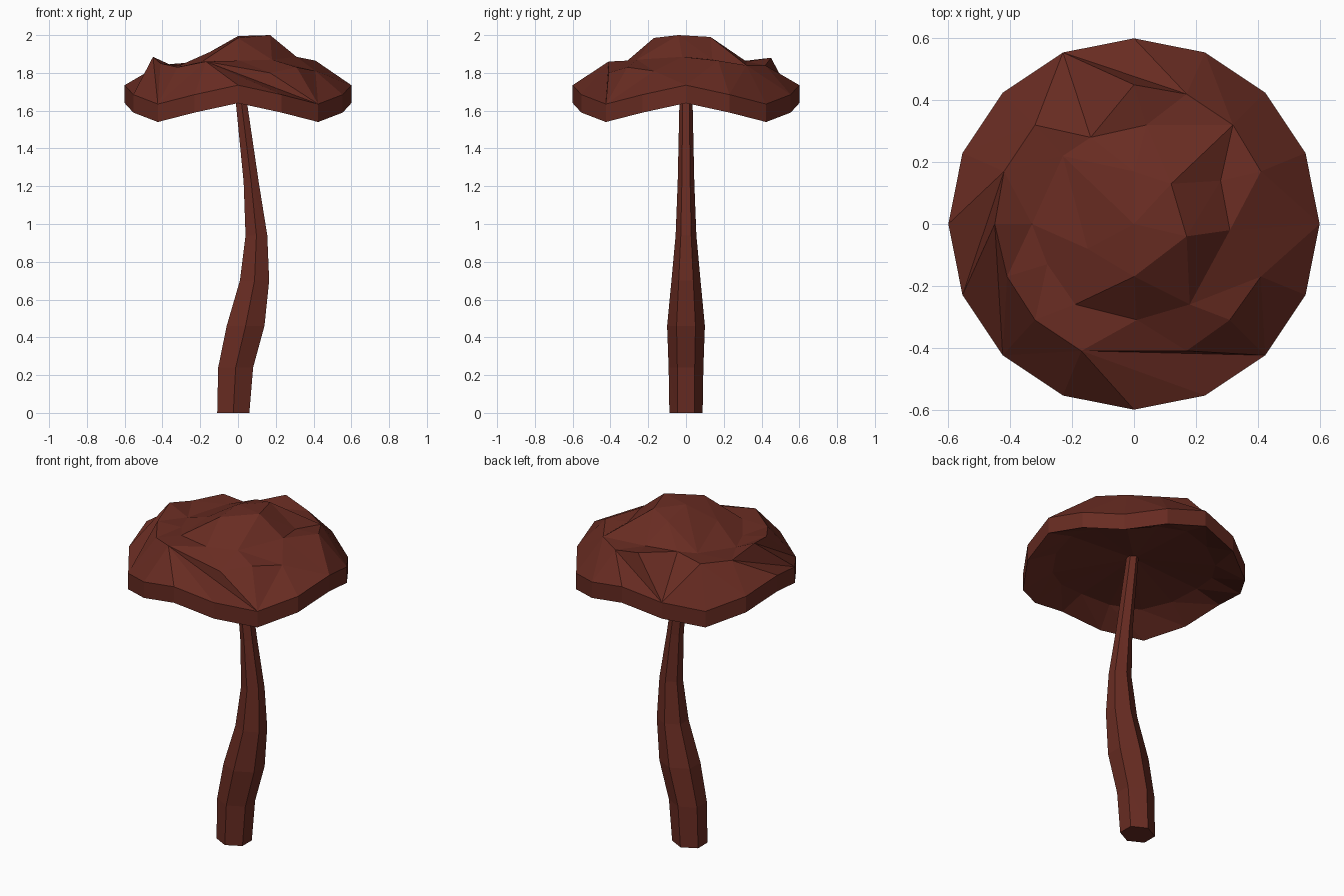
import bpy, bmesh
from math import cos, sin, tau
from mathutils import Vector
from mathutils.geometry import delaunay_2d_cdt

old = bpy.data.objects.get("Cube")
if old:
    bpy.data.objects.remove(old, do_unlink=True)

brown = bpy.data.materials.new("dark red brown")
colour = (0.14, 0.025, 0.016, 1)
brown.use_nodes = True
brown.diffuse_color = colour
brown.node_tree.nodes["Principled BSDF"].inputs["Base Color"].default_value = colour


def ring(bm, count, rx, ry, heights, cx=0, start=0):
    """Ring of vertices with one height per vertex."""
    angles = [start + tau * i / count for i in range(count)]
    return [bm.verts.new((cx + rx * cos(a), ry * sin(a), z)) for a, z in zip(angles, heights)]


def bridge(bm, a, b):
    """Join two rings of equal count with triangles."""
    for i in range(len(a)):
        j = (i + 1) % len(a)
        bm.faces.new((a[i], a[j], b[i]))
        bm.faces.new((a[j], b[j], b[i]))


def fan(bm, a, z):
    """Close a ring with a centre point."""
    tip = bm.verts.new((0, 0, z))
    for i in range(len(a)):
        bm.faces.new((a[i], a[(i + 1) % len(a)], tip))


def drape(bm, border, peaks, creases):
    """Fill a border with a triangulated relief that keeps the given creases."""
    verts = border + [bm.verts.new(p) for p in peaks]
    lookup = {v: i for i, v in enumerate(verts)}
    edges = [(lookup[a], lookup[verts[len(border) + b]]) for a, b in
             ((border[r], p) for r, p in creases["rim"])]
    edges += [(len(border) + a, len(border) + b) for a, b in creases["top"]]
    flat = [Vector((v.co.x, v.co.y)) for v in verts]
    _, _, faces, source, _, _ = delaunay_2d_cdt(flat, edges, [], 0, 1e-5)
    for face in faces:
        bm.faces.new([verts[source[i][0]] for i in face])


def finish(bm, name):
    bmesh.ops.recalc_face_normals(bm, faces=bm.faces)
    mesh = bpy.data.meshes.new(name)
    bm.to_mesh(mesh)
    bm.free()
    mesh.materials.append(brown)
    bpy.context.collection.objects.link(bpy.data.objects.new(name, mesh))


# Cap: wavy rim, uneven shoulder, raised crown and hollow underside
SIDES = 16
wave = [0.05 * cos(4 * tau * i / SIDES) for i in range(SIDES)]
shoulder = [(.41, .17, 1.865), (.32, .32, 1.84), (.17, .42, 1.84), (0, .45, 1.88),
            (-.32, .32, 1.85), (-.42, .17, 1.84), (-.45, 0, 1.885), (-.41, -.17, 1.85),
            (-.32, -.31, 1.83), (-.17, -.41, 1.86), (.17, -.41, 1.8), (.31, -.31, 1.83),
            (.41, -.17, 1.81)]
foot = [(.31, -.02, 1.885), (.28, .14, 1.87), (.04, .32, 1.86), (-.14, .28, 1.86),
        (-.23, .22, 1.85), (-.33, 0, 1.83), (-.28, -.13, 1.835), (-.19, -.26, 1.86),
        (.01, -.31, 1.865), (.18, -.26, 1.87)]
crown = [(.17, -.04, 2), (.12, .13, 1.99), (0, .17, 1.96), (-.15, -.08, 1.91),
         (0, -.17, 1.985), (0, 0, 1.995)]
creases = {"rim": [(5, 2), (5, 3), (5, 16), (10, 6), (9, 5), (14, 9),
                   (0, 0), (0, 13), (0, 12)],
           "top": [(23, 27), (27, 20), (23, 13), (26, 27), (26, 19)]}

bm = bmesh.new()
under = ring(bm, SIDES, 0.44, 0.44, [1.66 + w * 0.4 for w in wave])
rim_low = ring(bm, SIDES, 0.6, 0.6, [1.59 + w for w in wave])
rim_top = ring(bm, SIDES, 0.6, 0.6, [1.685 + w for w in wave])
bridge(bm, under, rim_low)
bridge(bm, rim_low, rim_top)
fan(bm, under, 1.705)
drape(bm, rim_top, shoulder + foot + crown, creases)
finish(bm, "cap")

# Stem: crooked six-sided loft, given as height, left edge, right edge, half depth
sections = [(0, -0.11, 0.06, 0.088), (0.24, -0.105, 0.08, 0.092),
            (0.46, -0.06, 0.14, 0.1), (0.7, 0.01, 0.165, 0.077),
            (0.94, 0.04, 0.155, 0.055), (1.22, 0.03, 0.11, 0.044),
            (1.73, -0.02, 0.035, 0.033)]
bm = bmesh.new()
loops = [ring(bm, 6, (r - l) / 2 / cos(tau / 12), d, [z] * 6, (l + r) / 2, tau / 12)
         for z, l, r, d in sections]
for a, b in zip(loops, loops[1:]):
    bridge(bm, a, b)
bm.faces.new(loops[0])
bm.faces.new(loops[-1])
finish(bm, "stem")
